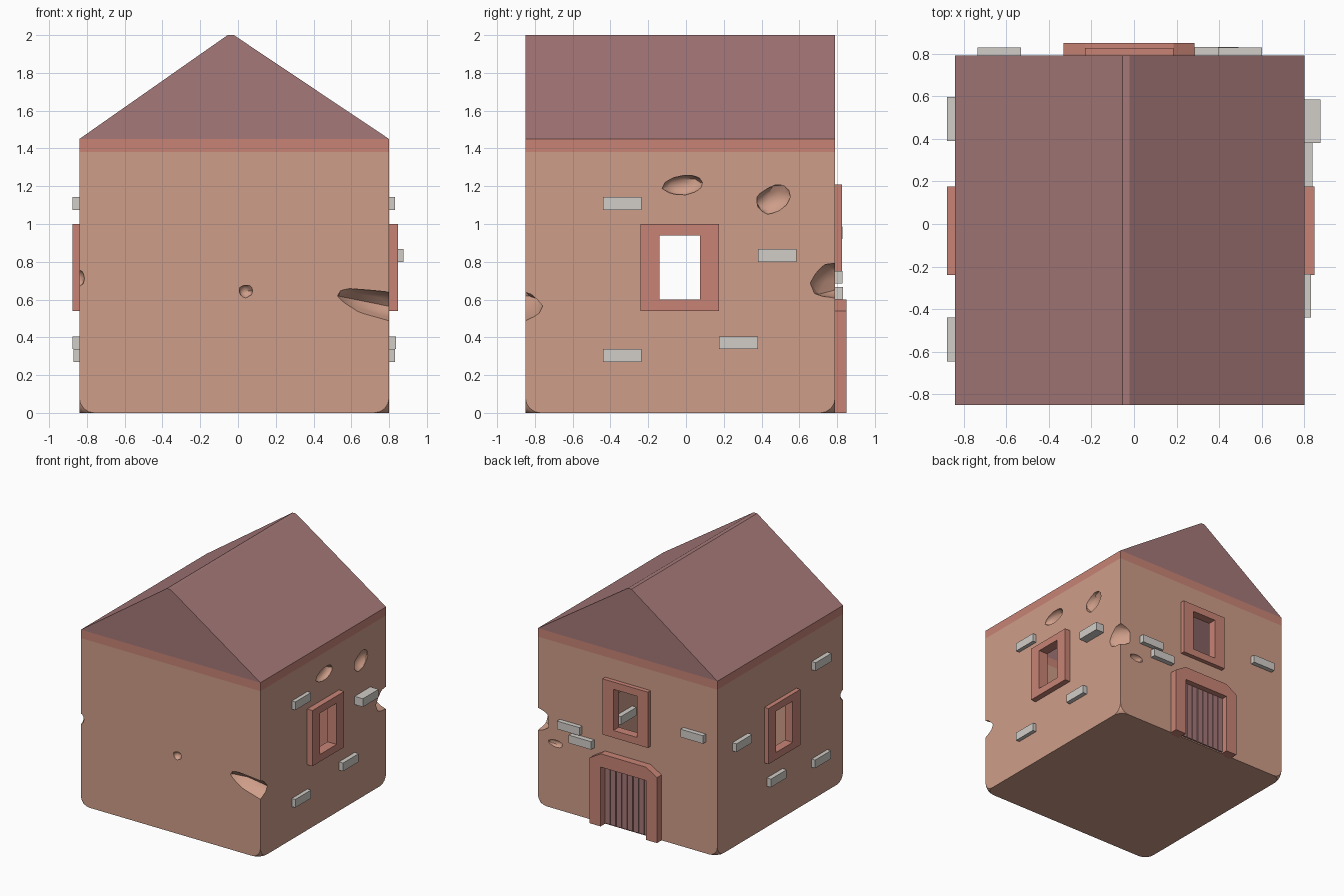
import bpy, bmesh, math, random
from mathutils import Matrix, Vector, Euler

if "Cube" in bpy.data.objects:
    bpy.data.objects.remove(bpy.data.objects["Cube"])

random.seed(4)
X0, X1, Y0, Y1 = -0.84, 0.80, -0.85, 0.79      # wall planes
EAVE, BAND, TOP = 1.45, 1.38, 2.0


def mat(name, r, g, b):
    m = bpy.data.materials.new(name)
    m.diffuse_color = (r, g, b, 1)
    m.use_nodes = True
    m.node_tree.nodes["Principled BSDF"].inputs["Base Color"].default_value = m.diffuse_color
    return m


WALL = mat("plaster", 0.62, 0.34, 0.25)
TRIM = mat("terracotta", 0.58, 0.23, 0.18)
ROOF = mat("roof_mauve", 0.38, 0.19, 0.19)
STONE = mat("stone", 0.64, 0.61, 0.58)


def finish(name, bm, material):
    bmesh.ops.recalc_face_normals(bm, faces=bm.faces[:])
    me = bpy.data.meshes.new(name)
    bm.to_mesh(me)
    bm.free()
    ob = bpy.data.objects.new(name, me)
    bpy.context.collection.objects.link(ob)
    if material:
        me.materials.append(material)
    return ob


def add_box(bm, lo, hi):
    lo, hi = Vector(lo), Vector(hi)
    m = Matrix.Translation((lo + hi) / 2) @ Matrix.Diagonal((hi - lo).to_4d())
    m[3][3] = 1
    return bmesh.ops.create_cube(bm, size=1, matrix=m)["verts"]


def box(name, lo, hi, material):
    bm = bmesh.new()
    add_box(bm, lo, hi)
    return finish(name, bm, material)


def prism(name, pts, y0, y1, material):
    # extrude an x-z outline along y
    bm = bmesh.new()
    f = bm.faces.new([bm.verts.new((x, y0, z)) for x, z in pts])
    ext = bmesh.ops.extrude_face_region(bm, geom=[f])["geom"]
    bmesh.ops.translate(bm, vec=(0, y1 - y0, 0),
                        verts=[v for v in ext if isinstance(v, bmesh.types.BMVert)])
    return finish(name, bm, material)


# wall openings as boxes: right, left, back
POCKETS = [((X1 - 0.15, -0.14, 0.60), (X1 + 0.1, 0.075, 0.94)),
           ((X0 - 0.1, -0.14, 0.60), (X0 + 0.15, 0.075, 0.94)),
           ((-0.13, Y1 - 0.15, 0.81), (0.085, Y1 + 0.1, 1.15))]

# chipped dents: centre, radii, tilt
CHIPS = [((X1, -0.01, 1.205), (0.05, 0.11, 0.055), (0.15, 0, 0)),
         ((X1, 0.46, 1.13), (0.05, 0.10, 0.068), (0.5, 0, 0)),
         ((0.82, 0.81, 0.70), (0.12, 0.17, 0.11), (0.1, 0, 0.3)),
         ((0.82, -0.86, 0.56), (0.31, 0.10, 0.075), (0, 0.2, 0)),
         ((0.04, Y0, 0.645), (0.036, 0.03, 0.034), (0, 0, 0)),
         ((0.64, Y1, 0.54), (0.07, 0.03, 0.028), (0, 0, 0)),
         ((X0 - 0.01, Y0 - 0.01, 0.71), (0.04, 0.05, 0.05), (0, 0, 0))]

# walls: closed block with worn bottom corners, later hollowed to a shell
bm = bmesh.new()
vs = add_box(bm, (X0, Y0, 0), (X1, Y1, BAND))
bmesh.ops.bevel(bm, geom=[v for v in vs if v.co.z < 0.1], offset=0.08, segments=4,
                profile=0.5, affect='VERTICES')
walls = finish("walls", bm, WALL)

# cutter for dents and openings
bm = bmesh.new()
for c, r, rot in CHIPS:
    m = Matrix.LocRotScale(Vector(c), Euler(rot), Vector(r))
    dent = bmesh.ops.create_icosphere(bm, subdivisions=2, radius=1)["verts"]
    for v in dent:
        v.co = m @ (v.co * random.uniform(0.88, 1.1))
for lo, hi in POCKETS:
    add_box(bm, lo, hi)
cutter = finish("wall_cutter", bm, WALL)
cutter.hide_render = True

mod = walls.modifiers.new("cut", 'BOOLEAN')
mod.operation, mod.solver, mod.object = 'DIFFERENCE', 'EXACT', cutter
bpy.context.view_layer.objects.active = walls
walls.select_set(True)
bpy.ops.object.modifier_apply(modifier="cut")
bpy.data.objects.remove(cutter)

# open the window holes and the top, leaving thin shell walls
bm = bmesh.new()
bm.from_mesh(walls.data)


def inside(f, lo, hi):
    return all(lo[i] - 1e-3 < v.co[i] < hi[i] + 1e-3 for v in f.verts for i in range(3))


dead = [f for f in bm.faces if any(inside(f, lo, hi) for lo, hi in POCKETS)
        or all(v.co.z > BAND - 1e-3 for v in f.verts)]
bmesh.ops.delete(bm, geom=dead, context='FACES')
bm.to_mesh(walls.data)
bm.free()
bpy.ops.object.shade_smooth_by_angle(angle=math.radians(35))

# band under the eaves (sides only)
bm = bmesh.new()
add_box(bm, (X0, Y0, BAND), (X1, Y1, EAVE))
bmesh.ops.delete(bm, geom=[f for f in bm.faces if abs(f.normal.z) > 0.5], context='FACES')
finish("eave_band", bm, TRIM)

# hollow gabled roof
roof = prism("roof", [(X0, EAVE), (X1, EAVE), (-0.022, TOP), (-0.055, TOP)], Y0, Y1, ROOF)
bm = bmesh.new()
bm.from_mesh(roof.data)
bmesh.ops.delete(bm, geom=[f for f in bm.faces if f.normal.z < -0.9], context='FACES')
bm.to_mesh(roof.data)
bm.free()


# window frames: a square ring built in (u, z), then placed on a wall
def window_frame(name, place, u0, u1, z0, z1, d0, d1):
    bm = bmesh.new()
    outer = [(u0, z0), (u1, z0), (u1, z1), (u0, z1)]
    a, b = u0 + 0.10, u1 - 0.10
    inner = [(a, z0 + 0.06), (b, z0 + 0.06), (b, z1 - 0.06), (a, z1 - 0.06)]
    o0, o1, i0, i1 = [[bm.verts.new(place(u, z, d)) for u, z in ring]
                      for ring, d in ((outer, d0), (outer, d1), (inner, d0), (inner, d1))]
    for k in range(4):
        n = (k + 1) % 4
        for p, q in ((o0, o1), (o1, i1), (i1, i0), (i0, o0)):
            bm.faces.new((p[k], p[n], q[n], q[k]))
    finish(name, bm, TRIM)


def on_x(u, z, d):
    return (d, u, z)


def on_y(u, z, d):
    return (u, d, z)


window_frame("window_frame_right", on_x, -0.24, 0.175, 0.54, 1.0, X1 - 0.035, 0.848)
window_frame("window_frame_left", on_x, -0.24, 0.175, 0.54, 1.0, X0 + 0.035, -0.877)
window_frame("window_frame_back", on_y, -0.23, 0.185, 0.75, 1.21, Y1 - 0.035, 0.826)

# door surround with clipped top corners
prism("door_surround", [(-0.33, 0), (-0.23, 0), (-0.23, 0.49), (0.185, 0.49), (0.185, 0),
                        (0.285, 0), (0.285, 0.54), (0.185, 0.60), (-0.23, 0.60),
                        (-0.33, 0.54)], Y1 - 0.03, 0.85, TRIM)

# door planks
bm = bmesh.new()
n, w = 8, 0.415 / 8
for i in range(n):
    x = -0.23 + i * w
    add_box(bm, (x, Y1 - 0.02, 0.01), (x + w - 0.006, Y1 + 0.012, 0.49))
add_box(bm, (-0.23, Y1 - 0.015, 0.01), (0.185, Y1 + 0.004, 0.49))
finish("door", bm, ROOF)

# protruding stones: start along wall, bottom z, outer face
RIGHT = [(-0.44, 1.075, 0.832), (0.38, 0.80, 0.875), (0.175, 0.337, 0.837), (-0.44, 0.27, 0.832)]
LEFT = [(-0.645, 1.075, -0.877), (0.39, 0.80, -0.877), (-0.06, 0.337, -0.877), (-0.645, 0.27, -0.872)]
BACK = [(0.395, 0.685, 0.828), (0.285, 0.60, 0.832), (-0.735, 0.92, 0.828)]
for i, (u, z, d) in enumerate(RIGHT):
    box(f"stone_right_{i}", (X1 - 0.04, u, z), (d, u + 0.205, z + 0.068), STONE)
for i, (u, z, d) in enumerate(LEFT):
    box(f"stone_left_{i}", (d, u, z), (X0 + 0.04, u + 0.205, z + 0.068), STONE)
for i, (u, z, d) in enumerate(BACK):
    box(f"stone_back_{i}", (u, Y1 - 0.04, z), (u + 0.205, d, z + 0.066), STONE)
